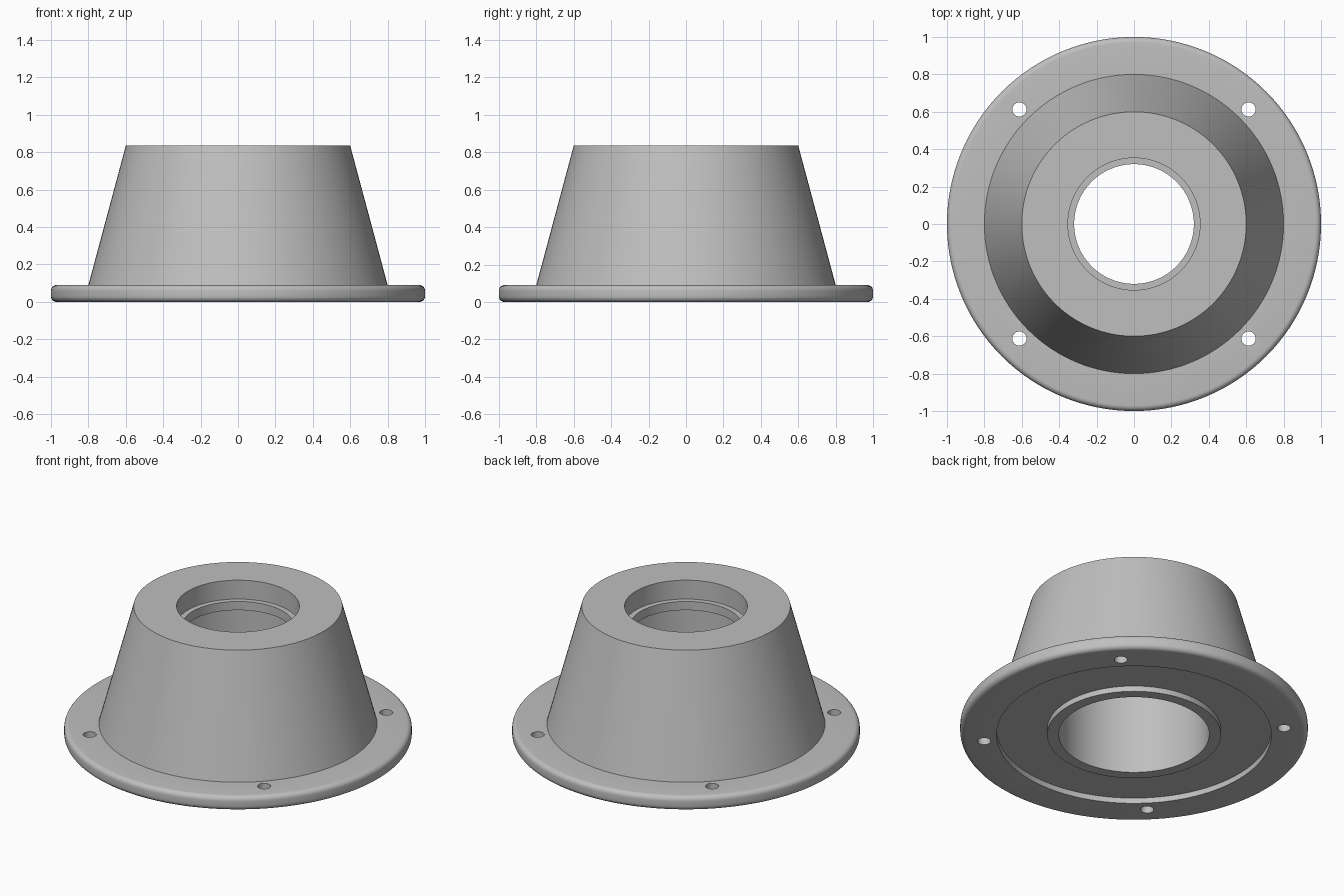
import bpy
import bmesh
from math import sin, cos, pi, radians
from mathutils import Matrix

if "Cube" in bpy.data.objects:
    bpy.data.objects.remove(bpy.data.objects["Cube"])

SEGMENTS = 128
FLANGE_TOP = 0.09
TOP = 0.835
FILLET = 0.03

grey = bpy.data.materials.new("machined grey")
grey.use_nodes = True
grey.diffuse_color = (0.52, 0.52, 0.52, 1)
grey.node_tree.nodes["Principled BSDF"].inputs["Base Color"].default_value = grey.diffuse_color


def make_object(name, bm):
    bmesh.ops.recalc_face_normals(bm, faces=bm.faces)
    mesh = bpy.data.meshes.new(name)
    bm.to_mesh(mesh)
    bm.free()
    mesh.materials.append(grey)
    obj = bpy.data.objects.new(name, mesh)
    bpy.context.collection.objects.link(obj)
    return obj


def fillet(z, start, steps=6):
    """Quarter-round points on the flange rim, from angle start upward."""
    return [(1 - FILLET + FILLET * cos(a), z + FILLET * sin(a))
            for a in (start + i * pi / 2 / steps for i in range(steps + 1))]


def lathe(name, profile):
    """Turn a closed (radius, height) profile around the z axis."""
    bm = bmesh.new()
    verts = [bm.verts.new((r, 0, z)) for r, z in profile]
    edges = [bm.edges.new((v, verts[i - 1])) for i, v in enumerate(verts)]
    bmesh.ops.spin(bm, geom=verts + edges, axis=(0, 0, 1), cent=(0, 0, 0),
                   angle=2 * pi, steps=SEGMENTS, use_duplicate=False)
    bmesh.ops.remove_doubles(bm, verts=bm.verts, dist=0.0001)
    return make_object(name, bm)


# Underside: central boss ring and shallow annular recess
underside = [(0.433, 0), (0.5, 0), (0.5, 0.035), (0.79, 0.035), (0.79, 0)]
# Rounded flange rim
rim = fillet(FILLET, -pi / 2) + fillet(FLANGE_TOP - FILLET, 0)
# Tapered body, top seat, retaining lip and lower bore
body = [(0.8, FLANGE_TOP), (0.6, TOP), (0.353, TOP), (0.353, 0.715),
        (0.32, 0.715), (0.32, 0.66), (0.433, 0.66)]
housing = lathe("flanged_housing", underside + rim + body)

# Four bolt holes through the flange
bm = bmesh.new()
for i in range(4):
    place = Matrix.Rotation(radians(45 + 90 * i), 4, "Z") @ Matrix.Translation((0.866, 0, 0.04))
    bmesh.ops.create_cone(bm, cap_ends=True, segments=32, radius1=0.038,
                          radius2=0.038, depth=0.4, matrix=place)
cutter = make_object("bolt_hole_cutter", bm)
cutter.hide_render = True

cut = housing.modifiers.new("bolt holes", "BOOLEAN")
cut.operation = "DIFFERENCE"
cut.solver = "EXACT"
cut.object = cutter
bpy.context.view_layer.objects.active = housing
for obj in bpy.context.selected_objects:
    obj.select_set(False)
housing.select_set(True)
bpy.ops.object.modifier_apply(modifier=cut.name)
bpy.data.objects.remove(cutter)

bpy.ops.object.shade_smooth_by_angle(angle=radians(30))
